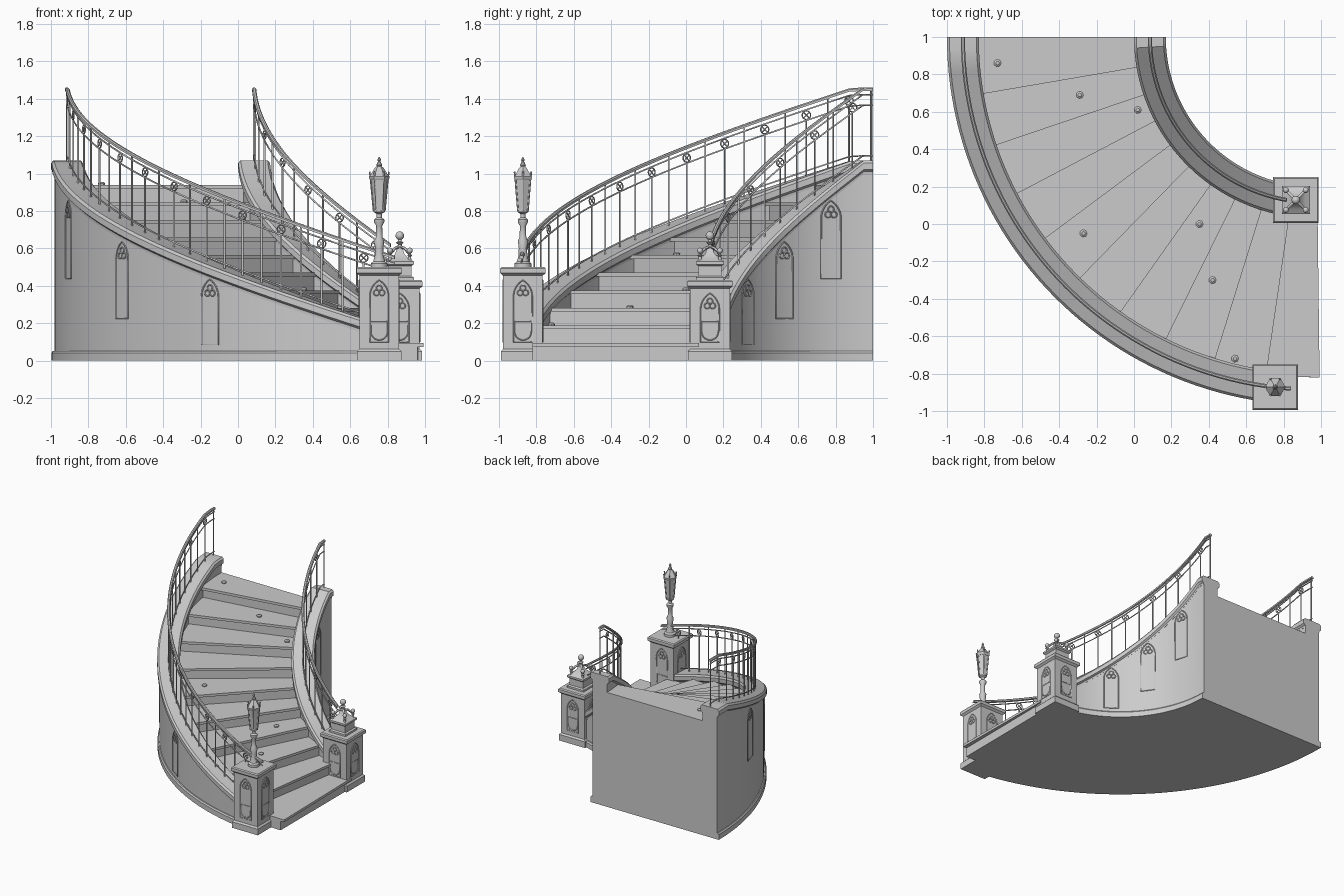
import bpy, bmesh, math
from math import sin, cos, radians, degrees, pi, sqrt

if "Cube" in bpy.data.objects:
    bpy.data.objects.remove(bpy.data.objects["Cube"])

CX, CY = 0.97, 1.0            # centre of the quarter turn
stone = bpy.data.materials.new("stone_grey")
stone.diffuse_color = (0.6, 0.6, 0.6, 1)
stone.use_nodes = True
stone.node_tree.nodes["Principled BSDF"].inputs["Base Color"].default_value = stone.diffuse_color


def pt(r, a, z):
    """Point at radius r, a degrees down from the top end."""
    return (CX - r * cos(radians(a)), CY - r * sin(radians(a)), z)


def top(a):
    """Height of the sloping wall top."""
    return 1.07 - 0.0109 * max(0, a - 3.5)


def finish(ob, angle=35):
    ob.data.materials.clear()
    ob.data.materials.append(stone)
    bpy.ops.object.select_all(action='DESELECT')
    ob.select_set(True)
    bpy.context.view_layer.objects.active = ob
    bpy.ops.object.shade_smooth_by_angle(angle=radians(angle))
    return ob


def loft(name, rings):
    """Closed solid through a row of equal rings."""
    bm = bmesh.new()
    rows = [[bm.verts.new(p) for p in ring] for ring in rings]
    n = len(rows[0])
    for a, b in zip(rows, rows[1:]):
        for i in range(n):
            bm.faces.new((a[i], a[(i + 1) % n], b[(i + 1) % n], b[i]))
    bm.faces.new(rows[0])
    bm.faces.new(rows[-1])
    bmesh.ops.recalc_face_normals(bm, faces=bm.faces)
    me = bpy.data.meshes.new(name)
    bm.to_mesh(me)
    bm.free()
    ob = bpy.data.objects.new(name, me)
    bpy.context.collection.objects.link(ob)
    return finish(ob)


def sweep(name, a0, a1, section, steps=44):
    """Sweep section(angle) -> [(r, z)] around the turn."""
    angs = [a0 + (a1 - a0) * i / steps for i in range(steps + 1)]
    return loft(name, [[pt(r, a, z) for r, z in section(a)] for a in angs])


def turned(name, x, y, prof, sides=16):
    """Stack of (z, radius) rings; four sides means a square of that half width."""
    k, off = (sqrt(2), pi / 4) if sides == 4 else (1, 0)
    return loft(name, [[(x + r * k * cos(off + 2 * pi * i / sides),
                         y + r * k * sin(off + 2 * pi * i / sides), z)
                        for i in range(sides)] for z, r in prof])


def tubes(name, paths, radius, res=1):
    """Round bars along (points, closed) paths, joined in one mesh."""
    cu = bpy.data.curves.new(name, 'CURVE')
    cu.dimensions = '3D'
    cu.bevel_depth, cu.bevel_resolution, cu.use_fill_caps = radius, res, True
    for pts, closed in paths:
        sp = cu.splines.new('POLY')
        sp.points.add(len(pts) - 1)
        for p, co in zip(sp.points, pts):
            p.co = (*co, 1)
        sp.use_cyclic_u = closed
    ob = bpy.data.objects.new(name, cu)
    bpy.context.collection.objects.link(ob)
    bpy.ops.object.select_all(action='DESELECT')
    ob.select_set(True)
    bpy.context.view_layer.objects.active = ob
    bpy.ops.object.convert(target='MESH')
    return finish(bpy.context.view_layer.objects.active, 60)


def circle(u, z, r, n=14):
    return [(u + r * cos(2 * pi * i / n), z + r * sin(2 * pi * i / n)) for i in range(n)]


def arch(w, z0, h):
    """Pointed window: frame loop plus trefoil loops, as (u, z)."""
    zs, n = z0 + h - 0.866 * w, 8
    right = [(-w / 2 + w * cos(pi / 3 * i / n), zs + w * sin(pi / 3 * i / n)) for i in range(n + 1)]
    left = [(-u, z) for u, z in reversed(right[:-1])]
    loops = [[(-w / 2, z0), (w / 2, z0)] + right + left]
    for a in (90, 210, 330):
        loops.append(circle(w * .17 * cos(radians(a)), zs + w * (.28 + .17 * sin(radians(a))), w * .15, 10))
    return loops


# Steps: solid wedge plus overhanging tread
for i in range(10):
    nose, z = 9.7 + 9 * i, 0.94 - 0.094 * i
    start = 0 if i == 0 else nose - 10.3
    for part, a0, a1, z0, z1 in (("step", start, nose - 1, 0, z - .02),
                                 ("tread", start, nose, z - .02, z)):
        sweep(f"{part}_{i}", a0, a1,
              lambda a: [(.93, z0), (1.82, z0), (1.82, z1), (.93, z1)], 4)

# Small pebbles lying on the treads
for x, y in ((-.73, .86), (-.29, .69), (.02, .61), (-.27, -.05), (.35, 0), (.42, -.3), (.54, -.72)):
    ang = degrees(math.atan2(CY - y, CX - x))
    z = .94 - .094 * max(0, math.ceil((ang - 9.7) / 9))
    turned("pebble", x, y, [(z - .005, .018), (z + .008, .02), (z + .016, .01)], 7)

# Side walls with base moulding, sloping coping, windows and balustrade
for side, R, end, face, gap in (("outer", 1.885, 82, 1, 3.5), ("inner", .885, 77, -1, 6.75)):
    sweep(side + "_wall", 0, end, lambda a: [
        (R - .067, 0), (R + .067, 0), (R + .067, top(a) - .03), (R - .067, top(a) - .03)])
    f0, f1 = sorted((R, R + face * .083))
    sweep(side + "_base_moulding", 0, end, lambda a: [
        (f0, 0), (f1, 0), (f1, .042), (f1 - .008 if face > 0 else f1, .052),
        (f0 if face > 0 else f0 + .008, .052), (f0, .042)])
    cap = [(-.068, -.075), (-.07, -.06), (-.085, -.048), (-.085, -.014), (-.072, 0)]
    cap = cap + [(-u, v) for u, v in reversed(cap)]
    sweep(side + "_coping", 0, end, lambda a: [(R + u, top(a) + v) for u, v in cap])

    # Pointed blind windows on the visible face
    Rw = R + face * .067
    paths = []
    for a, z0, h in ((16, .44, .415), (35.5, .225, .41), (55, .085, .35)):
        paths += [([pt(Rw, a + degrees(u / Rw), z) for u, z in lp], True) for lp in arch(.11, z0, h)]
    tubes(side + "_wall_windows", paths, .004)

    # Rails following the slope
    rail_end = 86 if side == "outer" else 80
    angs = [rail_end * i / 44 for i in range(45)]
    sweep(side + "_handrail", 0, rail_end, lambda a: [
        (R - .011, top(a) + .372), (R + .011, top(a) + .372),
        (R + .011, top(a) + .384), (R + .005, top(a) + .39),
        (R - .005, top(a) + .39), (R - .011, top(a) + .384)])
    tubes(side + "_thin_rails", [([pt(R, a, top(a) + d) for a in angs], False)
                                 for d in (.352, .295, .025)], .0045)

    # Balusters, with a crossed ring on every second one
    bars, rings = [], []
    k, a = 0, .4
    while a < end - 1:
        bars.append(([pt(R, a, top(a) - .02), pt(R, a, top(a) + (.295 if k % 2 else .375))], False))
        if k % 2:
            zc, r = top(a) + .323, .023
            ring = [pt(R, a + degrees(u / R), z) for u, z in circle(0, zc, r, 16)]
            rings += [(ring, True), ([ring[2], ring[10]], False), ([ring[6], ring[14]], False)]
        a += gap
        k += 1
    tubes(side + "_balusters", bars, .005)
    tubes(side + "_rail_rings", rings, .0035)

# Square newel pillars with arched panels
PO, PI_ = (.755, -.872), (.865, .128)
for side, (x, y), h in (("outer", PO, .5), ("inner", PI_, .43)):
    turned(side + "_pillar", x, y, [
        (0, .118), (.05, .118), (.062, .106), (h - .045, .106), (h - .032, .122),
        (h - .008, .122), (h, .115)], 4)
    paths = []
    for dx, dy in ((1, 0), (-1, 0), (0, 1), (0, -1)):
        loops = arch(.1, .1, h - .17)
        loops.append([(-.045, .21), (.045, .21)] +
                     [(.045 * cos(pi * i / 10), .155 - .045 * sin(pi * i / 10)) for i in range(11)])
        for lp in loops:
            paths.append(([(x + dx * .106 - dy * u, y + dy * .106 + dx * u, z) for u, z in lp], True))
    tubes(side + "_pillar_panels", paths, .0035)

# Lamp post and six sided lantern on the outer pillar
x, y = PO
turned("lamp_post", x, y, [
    (.5, .045), (.52, .045), (.53, .032), (.56, .024), (.6, .022), (.64, .027), (.66, .018),
    (.72, .016), (.74, .027), (.755, .027), (.765, .014), (.785, .014), (.795, .03), (.805, .03)])
turned("lantern_glass", x, y, [(.8, .03), (.975, .046)], 6)
bars = [([(x + r * cos(pi / 3 * i), y + r * sin(pi / 3 * i), z) for r, z in
          ((.03, .8), (.047, .98), (.052, 1.01))], False) for i in range(6)]
tubes("lantern_frame", bars, .005)
turned("lantern_roof", x, y, [(.965, .048), (.975, .055), (.985, .055), (1.0, .042),
                              (1.03, .024), (1.04, .012)], 6)
turned("lantern_finial", x, y, [(1.035, .01), (1.045, .016), (1.058, .01), (1.065, .006),
                                (1.073, .01), (1.09, .002)], 8)

# Ornamental crown with ball finials on the inner pillar
x, y = PI_
turned("crown_block", x, y, [(.43, .075), (.445, .075), (.452, .062), (.505, .062), (.515, .075),
                             (.53, .075), (.545, .05), (.57, .025), (.6, .015)], 4)


def finial(name, fx, fy, z, r):
    turned(name, fx, fy, [(z - 3.2 * r, r * .6), (z - 2 * r, r * .45), (z - 1.6 * r, r * .9),
                          (z - 1.3 * r, r * .45)] +
           [(z - r * cos(pi * i / 8), max(.002, r * sin(pi * i / 8))) for i in range(1, 9)], 12)


finial("crown_centre_finial", x, y, .668, .023)
for sx in (-1, 1):
    for sy in (-1, 1):
        finial("crown_corner_finial", x + sx * .053, y + sy * .053, .588, .016)
tubes("crown_arms", [([(x + s * t * .053, y + t * .053, z) for t, z in
                       ((-1, .57), (-.5, .6), (0, .61), (.5, .6), (1, .57))], False)
                     for s in (-1, 1)], .008)
